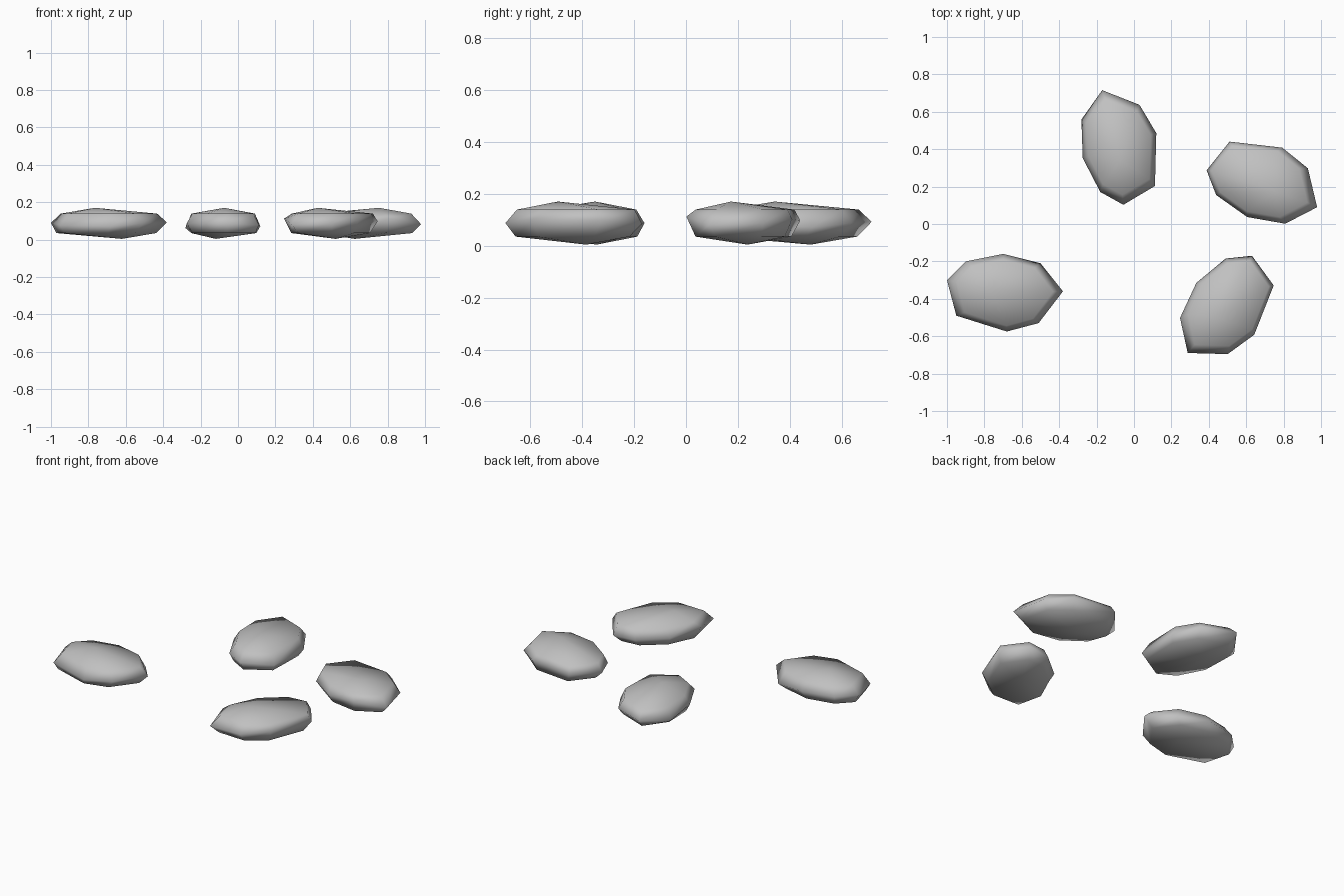
import bpy
import bmesh
import math
from mathutils import Matrix

if "Cube" in bpy.data.objects:
    bpy.data.objects.remove(bpy.data.objects["Cube"])

# Single flat stone colour
grey = bpy.data.materials.new("stone_grey")
grey.diffuse_color = (0.53, 0.53, 0.53, 1.0)
grey.use_nodes = True
grey.node_tree.nodes["Principled BSDF"].inputs["Base Color"].default_value = grey.diffuse_color

# Widest outline of the pebble (x, y, z), measured about its middle
RIM = [(0.31, 0.01, 0.005), (0.19, 0.16, -0.025), (-0.01, 0.21, 0.0),
       (-0.21, 0.17, 0.003), (-0.31, 0.07, 0.003), (-0.26, -0.12, -0.01),
       (0.01, -0.205, -0.015), (0.18, -0.16, 0.0)]
MID = 0.087  # height of the middle above the ground


def pebble_mesh():
    """Flattened eight-sided pebble: rim, two inset rings and off-centre poles."""
    bm = bmesh.new()
    lower = [bm.verts.new((x * 0.86 - 0.015, y * 0.87, -0.052)) for x, y, z in RIM]
    rim = [bm.verts.new(p) for p in RIM]
    upper = [bm.verts.new((x * 0.83, y * 0.85, 0.052)) for x, y, z in RIM]
    bottom = bm.verts.new((0.07, 0.025, -0.083))
    top = bm.verts.new((-0.075, 0.02, 0.083))
    n = len(RIM)
    for i in range(n):
        j = (i + 1) % n
        bm.faces.new((lower[i], lower[j], rim[j], rim[i]))
        bm.faces.new((rim[i], rim[j], upper[j], upper[i]))
        bm.faces.new((upper[i], upper[j], top))
        bm.faces.new((lower[j], lower[i], bottom))
    bmesh.ops.recalc_face_normals(bm, faces=bm.faces)
    mesh = bpy.data.meshes.new("pebble")
    bm.to_mesh(mesh)
    bm.free()
    mesh.materials.append(grey)
    for poly in mesh.polygons:
        poly.use_smooth = True
    return mesh


def place(name, x, y, turn, flipped=False):
    """Set a pebble down, turned about z and optionally upside down."""
    ob = bpy.data.objects.new(name, pebble_mesh())
    m = Matrix.Rotation(math.radians(turn), 4, 'Z')
    if flipped:
        m = m @ Matrix.Rotation(math.pi, 4, 'X')
    ob.matrix_world = Matrix.Translation((x, y, MID)) @ m
    bpy.context.collection.objects.link(ob)


# Four scattered pebbles
place("left_pebble", -0.69, -0.37, 0)
place("back_pebble", -0.075, 0.42, 106)
place("front_pebble", 0.49, -0.455, 231, True)
place("right_pebble", 0.70, 0.225, 336, True)
